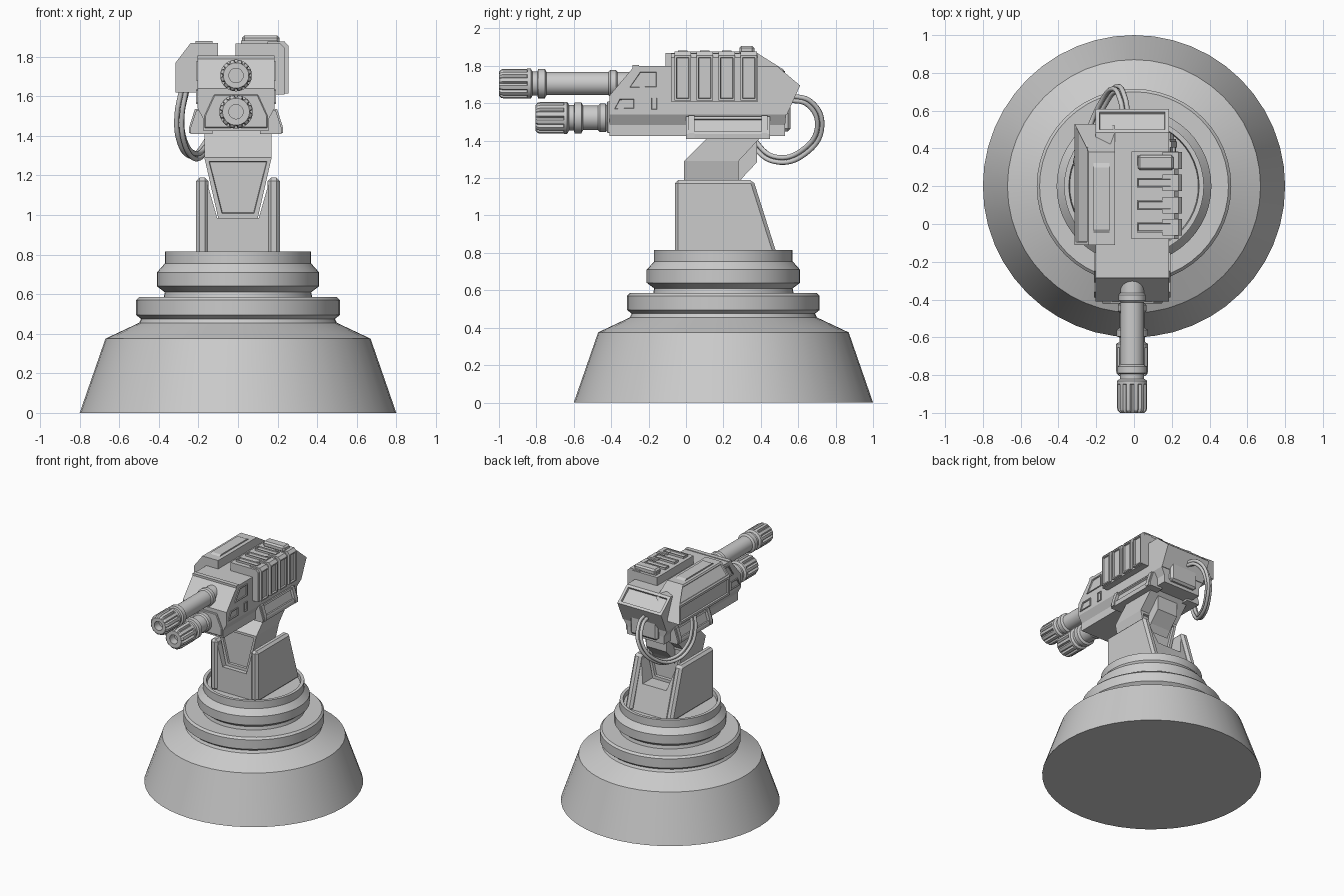
import bpy, bmesh
from math import cos, sin, pi
from mathutils import Vector

if "Cube" in bpy.data.objects:
    bpy.data.objects.remove(bpy.data.objects["Cube"])


def finish(name, bm, bevel=0.0, smooth=False):
    bmesh.ops.recalc_face_normals(bm, faces=bm.faces)
    me = bpy.data.meshes.new(name)
    bm.to_mesh(me)
    bm.free()
    ob = bpy.data.objects.new(name, me)
    bpy.context.collection.objects.link(ob)
    if bevel:
        m = ob.modifiers.new("bevel", 'BEVEL')
        m.width, m.segments, m.limit_method = bevel, 1, 'ANGLE'
    if smooth:
        bpy.ops.object.select_all(action='DESELECT')
        ob.select_set(True)
        bpy.context.view_layer.objects.active = ob
        bpy.ops.object.shade_smooth_by_angle(angle=0.5)
    return ob


def skin(bm, rings):
    """Bridge equal-length rings of points and cap both ends."""
    vs = [[bm.verts.new(p) for p in ring] for ring in rings]
    for a, b in zip(vs, vs[1:]):
        for i in range(len(a)):
            j = (i + 1) % len(a)
            bm.faces.new((a[i], a[j], b[j], b[i]))
    bm.faces.new(vs[0][::-1])
    bm.faces.new(vs[-1])


def recess(bm, panels):
    """Sink an inset panel into the largest face looking along each direction."""
    for d, thick, depth in panels:
        bmesh.ops.recalc_face_normals(bm, faces=bm.faces)
        bm.normal_update()
        d = Vector(d).normalized()
        f = max((f for f in bm.faces if f.normal.dot(d) > 0.9), key=lambda f: f.calc_area())
        bmesh.ops.inset_region(bm, faces=[f], thickness=thick)
        bmesh.ops.inset_region(bm, faces=[f], thickness=0.004, depth=-depth)


def prism(name, pts, axis, a, b, bevel=0.0, panels=()):
    """Extrude a profile: axis x takes (y, z) points, axis y takes (x, z) points."""
    put = (lambda p, t: (t, p[0], p[1])) if axis == 'x' else (lambda p, t: (p[0], t, p[1]))
    bm = bmesh.new()
    skin(bm, [[put(p, t) for p in pts] for t in (a, b)])
    recess(bm, panels)
    return finish(name, bm, bevel)


def loft(name, sections, panels=(), bevel=0.0):
    """Stack of rectangles (x0, x1, y0, y1, z)."""
    bm = bmesh.new()
    skin(bm, [[(x0, y0, z), (x1, y0, z), (x1, y1, z), (x0, y1, z)] for x0, x1, y0, y1, z in sections])
    recess(bm, panels)
    return finish(name, bm, bevel)


def box(name, x0, x1, y0, y1, z0, z1, bevel=0.0, panels=()):
    return loft(name, [(x0, x1, y0, y1, z0), (x0, x1, y0, y1, z1)], panels, bevel)


def lathe(name, prof, n, put):
    """Revolve (radius, height[, flute factor]) rows; put places (u, v, h)."""
    bm = bmesh.new()
    rings = []
    for r, h, *fl in prof:
        ring = []
        for k in range(n):
            rr = r * (fl[0] if fl and k % 4 == 0 else 1)
            ring.append(put(rr * cos(2 * pi * k / n), rr * sin(2 * pi * k / n), h))
        rings.append(ring)
    skin(bm, rings)
    return finish(name, bm, smooth=True)


# Stepped round base
lathe("base", [(.8, 0), (.67, .375), (.5, .455), (.49, .475), (.515, .495), (.515, .57), (.5, .585),
               (.375, .585), (.37, .61), (.41, .64), (.41, .71), (.37, .755), (.37, .815), (.345, .815),
               (.34, .785)], 48, lambda u, v, h: (u, .2 + v, h))

# Pedestal: two cheek walls and a notched centre block
cheek = [(-.06, .78), (.49, .78), (.36, 1.19), (-.06, 1.19)]
for s, side in ((1, "right"), (-1, "left")):
    prism("pedestal_cheek_" + side, cheek, 'x', s * .15, s * .212, .018)
core = prism("pedestal_core", [(-.155, .78), (.155, .78), (.155, 1.16), (.105, .985), (-.105, .985), (-.155, 1.16)],
             'y', -.045, 1)
for v in core.data.vertices:
    if v.co.y > .5:
        v.co.y = .34 + (1.19 - v.co.z) * .3

# Wedge-shaped neck leaning back under the head
loft("neck", [(-.1, .1, -.01, .28, .985), (-.17, .17, -.01, .28, 1.29), (-.17, .17, .13, .41, 1.43)],
     [((0, -1, 0), .03, .015), ((0, 1, 0), .03, .02)])
prism("neck_back_rib", [(.27, 1.15), (.3, 1.2), (.38, 1.285), (.38, 1.42), (.27, 1.42)], 'x', -.09, .09)

# Head: main body, undercut keel and side brackets
CX = -.01
prism("head_body", [(-.41, 1.54), (-.41, 1.64), (-.275, 1.8), (.485, 1.8), (.61, 1.695), (.54, 1.54)],
      'x', CX - .195, CX + .195, 0, [((0, .65, .76), .03, .015)])
loft("head_keel", [(CX - .165, CX + .165, -.41, .53, 1.425), (CX - .165, CX + .165, -.41, .53, 1.485),
                   (CX - .195, CX + .195, -.41, .535, 1.54)])
prism("front_collar", [(CX + x, z) for x, z in ((-.16, 1.44), (.16, 1.44), (.16, 1.5), (.11, 1.61),
                                                  (-.11, 1.61), (-.16, 1.5))], 'y', -.422, -.38, .005)
box("front_roof_lip", CX - .195, CX + .195, -.285, -.25, 1.775, 1.805)
for s, side in ((1, "right"), (-1, "left")):
    prism("bracket_" + side, [(CX + s * x, z) for x, z in ((.12, 1.41), (.23, 1.41), (.232, 1.435),
                                                             (.2, 1.53), (.12, 1.53))],
          'y', .0, .45, 0, [((s, 0, .34), .02, .014)])
    for y in (.03, .42):
        prism("bracket_clamp_" + side, [(CX + s * x, z) for x, z in ((.12, 1.415), (.238, 1.415),
                                        (.238, 1.44), (.208, 1.535), (.12, 1.535))], 'y', y - .016, y + .016)
    # Raised plates on the front flanks
    a, b = CX + s * .19, CX + s * .202
    prism("flank_plate_" + side, [(-.31, 1.68), (-.15, 1.68), (-.15, 1.775), (-.25, 1.775)], 'x', a, b, 0,
          [((s, 0, 0), .01, .008)])
    prism("flank_vent_" + side, [(-.39, 1.565), (-.27, 1.565), (-.27, 1.63), (-.36, 1.63)], 'x', a, b, 0,
          [((s, 0, 0), .01, .008)])
    prism("flank_hatch_" + side, [(-.19, 1.56), (-.15, 1.56), (-.15, 1.635), (-.19, 1.635)], 'x', a, b, 0,
          [((s, 0, 0), .008, .008)])
box("rear_block", CX - .12, CX + .12, .5, .56, 1.45, 1.6, .015)

# Ribbed pod on the right
prism("right_pod", [(-.012, 1.7), (.1, 1.61), (.235, 1.61), (.235, 1.845), (.215, 1.866), (-.012, 1.866)],
      'y', -.08, .385)
for i in range(4):
    y = -.062 + i * .118
    prism("pod_rib", [(.15, 1.615), (.255, 1.615), (.255, 1.855), (.235, 1.877), (.15, 1.877)],
          'y', y, y + .088, 0, [((1, 0, 0), .014, .012)])
    box("pod_top_slat", .015, .2, y + .018, y + .07, 1.85, 1.882, 0, [((0, 0, 1), .008, .006)])
box("pod_top_cap", .02, .21, .285, .365, 1.86, 1.907, .012)

# Faceted pod on the left, with a sloping tail
pod = [(-.1, 1.78), (-.1, 1.868), (-.24, 1.868), (-.315, 1.77), (-.315, 1.62), (-.19, 1.62)]
left = prism("left_pod", pod, 'y', -.11, .53, 0, [((-1, 0, 0), .025, .012), ((-.78, 0, .62), .02, .01)])
for v in left.data.vertices:
    if v.co.y > .38:
        v.co.y = min(v.co.y, .53 - max(0, v.co.z - 1.775) * 1.6)
prism("left_pod_roof_panel", [(-.06, 1.86), (.34, 1.86), (.3, 1.878), (-.03, 1.878)], 'x', -.215, -.13)


# Twin barrels with fluted muzzles and hollow bores
def barrel(name, z, y0, R, tube, collar, end):
    F = .84
    prof = [(.004, y0 + .06), (.036, y0 + .06), (.036, y0), (R * .8, y0), (R * .96, y0 + .012, F),
            (R, y0 + .025, F), (R, y0 + .15, F), (R, y0 + .152), (R, y0 + .17), (R * .8, y0 + .18),
            (R * .8, y0 + .205), (R * .98, y0 + .21), (R * .98, y0 + .245), (tube, y0 + .255),
            (tube, collar - .01), (tube + .01, collar), (tube + .01, collar + .03), (tube, collar + .04),
            (tube, end)]
    lathe(name, prof, 48, lambda u, v, h: (CX + u, h, z + v))


barrel("upper_barrel", 1.705, -1.0, .08, .062, -.405, -.24)
barrel("lower_barrel", 1.522, -.805, .085, .066, -.46, -.38)

# Bundle of cables looping from the rear of the head to the left pod
path = [(-.04, .55, 1.63), (-.06, .66, 1.6), (-.1, .715, 1.48), (-.17, .63, 1.34), (-.235, .48, 1.3),
        (-.285, .37, 1.38), (-.295, .32, 1.5), (-.27, .3, 1.64)]
for i, (dx, dr) in enumerate(((-.014, 0), (.012, -.013), (.012, .013))):
    cu = bpy.data.curves.new("cable", 'CURVE')
    cu.dimensions, cu.bevel_depth, cu.bevel_resolution, cu.resolution_u = '3D', .013, 2, 8
    sp = cu.splines.new('BEZIER')
    sp.bezier_points.add(len(path) - 1)
    for bp, p in zip(sp.bezier_points, path):
        out = Vector((0, p[1] - .5, p[2] - 1.5)).normalized() * dr
        bp.co = Vector(p) + out + Vector((dx, 0, 0))
        bp.handle_left_type = bp.handle_right_type = 'AUTO'
    bpy.context.collection.objects.link(bpy.data.objects.new(f"cable_{i + 1}", cu))
